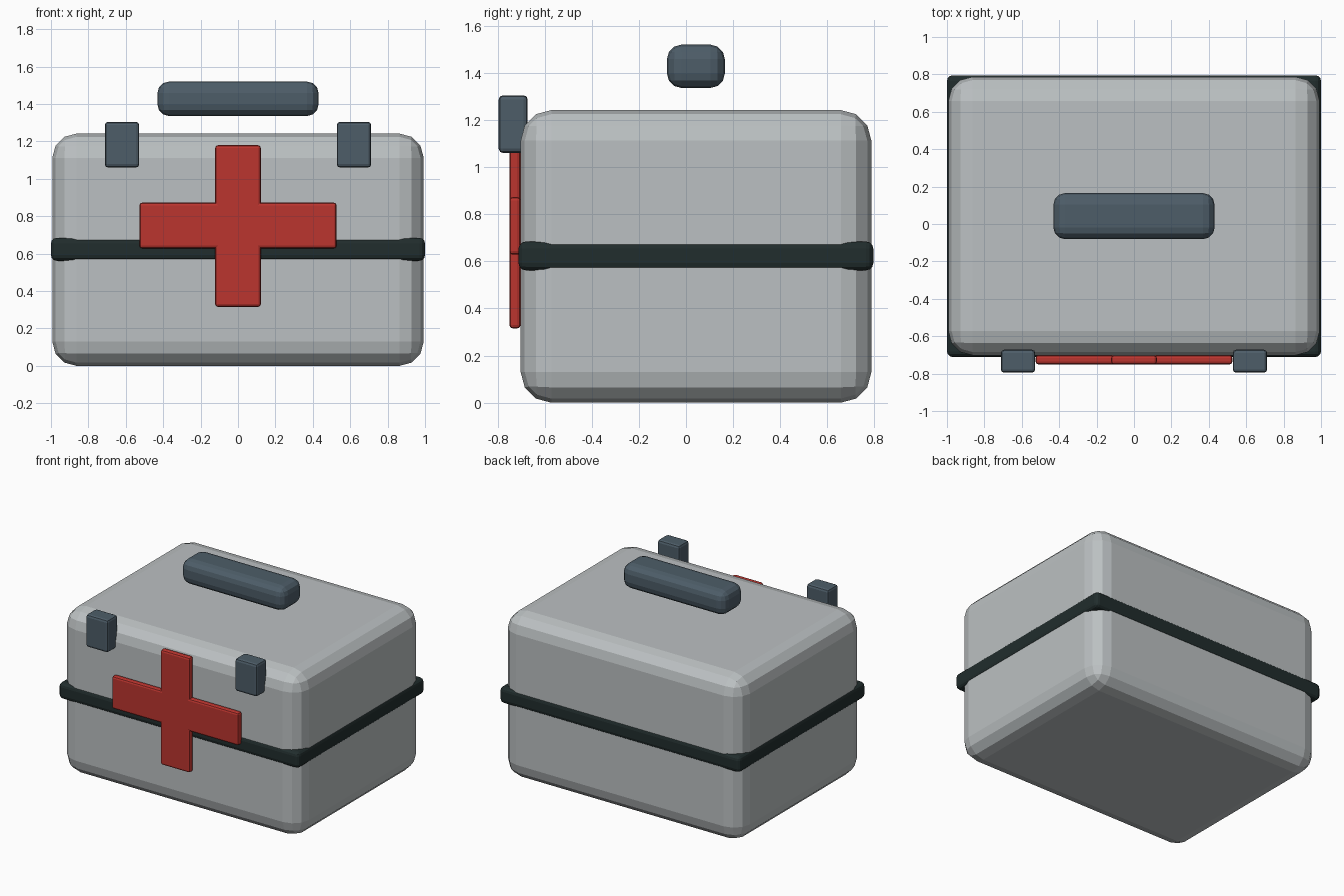
import bpy
import bmesh
from mathutils import Vector

cube = bpy.data.objects.get("Cube")
if cube:
    bpy.data.objects.remove(cube, do_unlink=True)


def make_material(name, rgb):
    mat = bpy.data.materials.new(name)
    mat.use_nodes = True
    color = (*rgb, 1.0)
    mat.diffuse_color = color
    mat.node_tree.nodes["Principled BSDF"].inputs["Base Color"].default_value = color
    return mat


shell_grey = make_material("shell grey", (0.50, 0.53, 0.54))
band_dark = make_material("dark green black", (0.015, 0.026, 0.026))
slate = make_material("slate blue", (0.075, 0.11, 0.14))
red = make_material("red", (0.50, 0.035, 0.028))


def rounded_box(name, low, high, radius, mat, segments=3):
    """Box between two corners with rounded, flat-shaded edges."""
    low, high = Vector(low), Vector(high)
    size, centre = high - low, (low + high) / 2
    mesh = bpy.data.meshes.new(name)
    bm = bmesh.new()
    bmesh.ops.create_cube(bm, size=1)
    bmesh.ops.scale(bm, vec=size, verts=bm.verts)
    bmesh.ops.bevel(bm, geom=bm.edges[:], offset=radius, segments=segments,
                    profile=0.5, affect='EDGES', clamp_overlap=True)
    bm.to_mesh(mesh)
    bm.free()
    mesh.materials.append(mat)
    obj = bpy.data.objects.new(name, mesh)
    obj.location = centre
    bpy.context.collection.objects.link(obj)
    return obj


# Case and the seam band around it
rounded_box("case_body", (-0.993, -0.702, 0), (0.993, 0.787, 1.242), 0.13, shell_grey)
rounded_box("seam_band", (-1, -0.711, 0.562), (1, 0.795, 0.684), 0.03, band_dark)

# Floating carry handle
rounded_box("handle", (-0.431, -0.081, 1.336), (0.431, 0.165, 1.52), 0.062, slate)

# Pair of front latches
for side, x in (("left", 0.62), ("right", -0.62)):
    rounded_box(side + "_latch", (x - 0.092, -0.795, 1.06), (x + 0.092, -0.672, 1.305),
                0.018, slate, 2)

# Cross on the front
rounded_box("cross_upright", (-0.122, -0.75, 0.315), (0.122, -0.702, 1.18), 0.015, red, 2)
rounded_box("cross_bar", (-0.527, -0.75, 0.628), (0.527, -0.702, 0.873), 0.015, red, 2)
